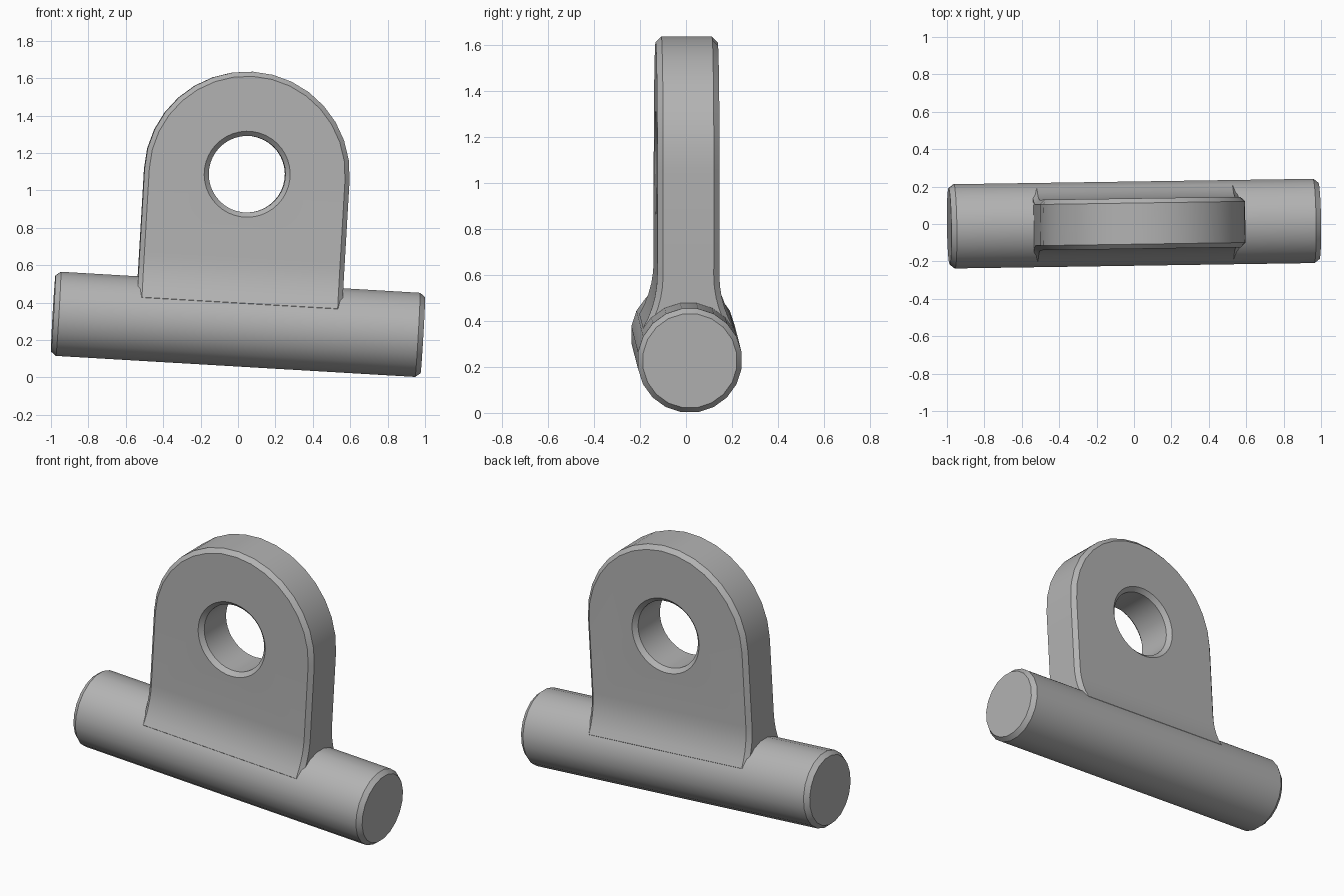
import bpy, bmesh, math
from mathutils import Matrix

cube = bpy.data.objects.get("Cube")
if cube:
    bpy.data.objects.remove(cube, do_unlink=True)

steel = bpy.data.materials.new("plain grey")
steel.use_nodes = True
GREY = (0.45, 0.45, 0.45, 1)
steel.diffuse_color = GREY
steel.node_tree.nodes["Principled BSDF"].inputs["Base Color"].default_value = GREY

# Whole bracket leans and turns slightly about the middle of the pin
POSE = (Matrix.Translation((0, 0.002, 0.284))
        @ Matrix.Rotation(math.radians(0.86), 4, 'Z')
        @ Matrix.Rotation(math.radians(3.35), 4, 'Y'))
PIN_R, PIN_L = 0.228, 0.99
HALF_T, WIDTH, EYE_Z, CHAMFER = 0.135, 0.549, 0.804, 0.025
HOLE_R = 0.205
FILLET_Z, FILLET_R = 0.345, 0.458


def finish(name, bm):
    bmesh.ops.recalc_face_normals(bm, faces=bm.faces)
    mesh = bpy.data.meshes.new(name)
    bm.to_mesh(mesh)
    bm.free()
    mesh.materials.append(steel)
    obj = bpy.data.objects.new(name, mesh)
    bpy.context.collection.objects.link(obj)
    obj.matrix_world = POSE
    return obj


def loft(bm, rings, caps=True):
    """Skin a list of equal closed rings of points."""
    loops = [[bm.verts.new(p) for p in ring] for ring in rings]
    for a, b in zip(loops, loops[1:]):
        for i in range(len(a)):
            j = (i + 1) % len(a)
            bm.faces.new((a[i], a[j], b[j], b[i]))
    if caps:
        bm.faces.new(loops[0])
        bm.faces.new(loops[-1])
    return loops


def turned(name, profile, sides, axis, centre_z=0):
    """Lathe (position, radius) pairs around the x or y axis."""
    rings = []
    for pos, r in profile:
        ring = []
        for k in range(sides):
            a = 2 * math.pi * (k + 0.5) / sides
            u, z = r * math.sin(a), r * math.cos(a) + centre_z
            ring.append((pos, u, z) if axis == 'x' else (u, pos, z))
        rings.append(ring)
    bm = bmesh.new()
    loft(bm, rings)
    return finish(name, bm)


def smooth(obj):
    bpy.ops.object.select_all(action='DESELECT')
    obj.select_set(True)
    bpy.context.view_layer.objects.active = obj
    bpy.ops.object.shade_smooth_by_angle(angle=math.radians(28))


# Chamfered cross pin
pin = turned("cross_pin", [(-PIN_L, PIN_R - 0.022), (-PIN_L + 0.028, PIN_R),
                           (PIN_L - 0.028, PIN_R), (PIN_L, PIN_R - 0.022)], 20, 'x')

# Side levels of the lug: buried foot, concave fillet, straight side
swing = math.acos((HALF_T + FILLET_R) / (PIN_R + FILLET_R))
levels = [(0, 0.15)]
STEPS = 5
for k in range(STEPS + 1):
    a = swing * (1 - k / STEPS)
    levels.append((FILLET_Z - FILLET_R * math.sin(a),
                   HALF_T + FILLET_R * (1 - math.cos(a))))


def outline(inset, side):
    """Closed lug outline, half thickness following the fillet."""
    w = WIDTH - inset
    right = [(w, side * (y - CHAMFER + inset), z) for z, y in levels]
    y = side * (HALF_T - CHAMFER + inset)
    arc = [(w * math.cos(math.pi * k / 16), y, EYE_Z + w * math.sin(math.pi * k / 16))
           for k in range(17)]
    left = [(-x, yy, z) for x, yy, z in reversed(right)]
    return right + arc + left


bm = bmesh.new()
loops = loft(bm, [outline(CHAMFER, -1), outline(0, -1), outline(0, 1), outline(CHAMFER, 1)],
             caps=False)
n = len(levels)
for loop in (loops[0], loops[-1]):
    for i in range(n - 1):
        bm.faces.new((loop[i], loop[i + 1], loop[-2 - i], loop[-1 - i]))
    bm.faces.new(loop[n - 1:len(loop) - n + 1])
lug = finish("eye_lug", bm)

# Eye hole with countersunk rims
flare = HOLE_R + CHAMFER
cutter = turned("eye_cutter", [(-HALF_T - 0.02, flare + 0.02), (-HALF_T + CHAMFER, HOLE_R),
                               (HALF_T - CHAMFER, HOLE_R), (HALF_T + 0.02, flare + 0.02)],
                40, 'y', EYE_Z)
cutter.hide_render = True
cut = lug.modifiers.new("eye", 'BOOLEAN')
cut.operation = 'DIFFERENCE'
cut.solver = 'EXACT'
cut.object = cutter
bpy.context.view_layer.objects.active = lug
bpy.ops.object.modifier_apply(modifier=cut.name)
bpy.data.objects.remove(cutter, do_unlink=True)

for part in (pin, lug):
    smooth(part)
